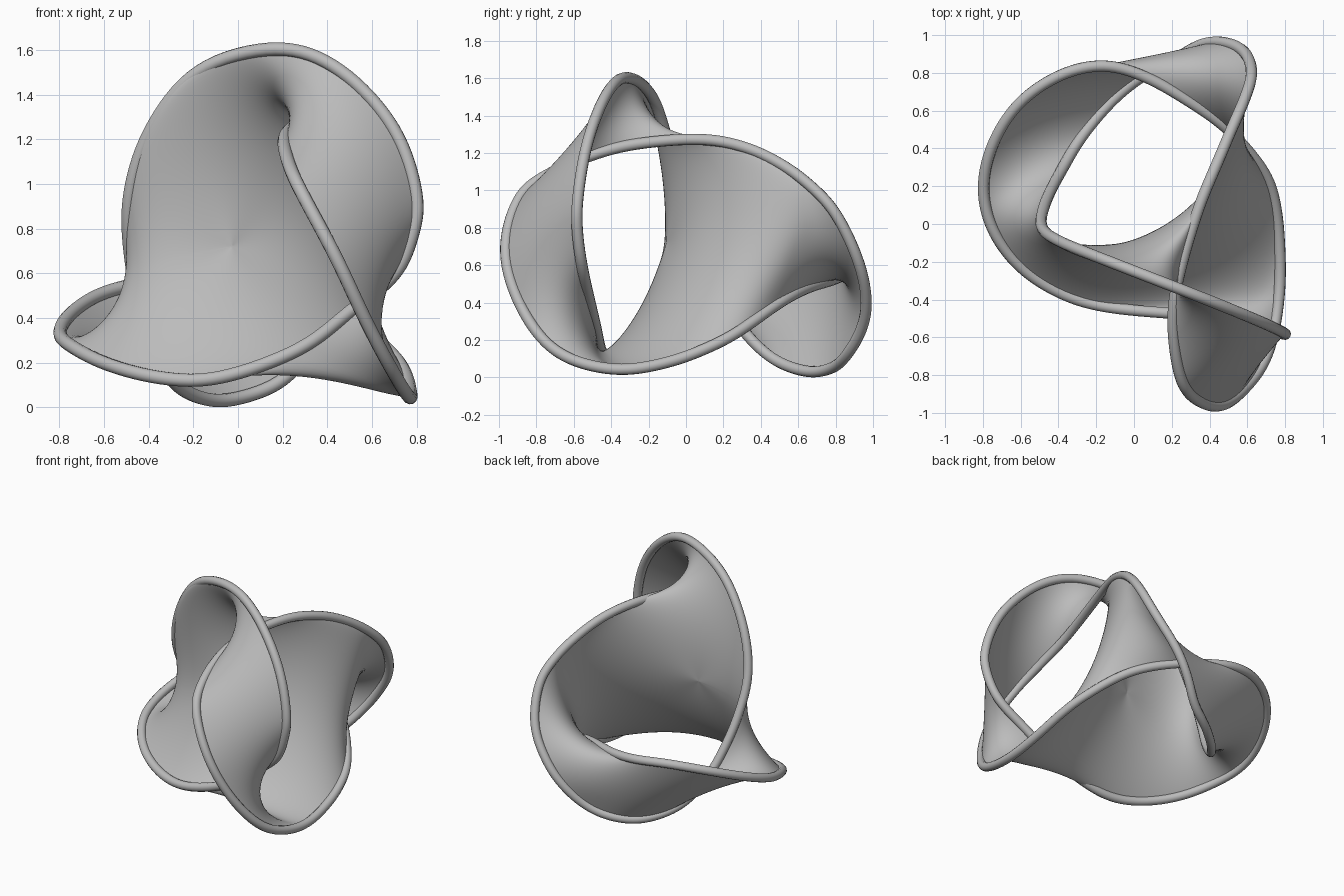
import bpy
import bmesh
import math
from mathutils import Vector

default_cube = bpy.data.objects.get("Cube")
if default_cube:
    bpy.data.objects.remove(default_cube, do_unlink=True)

RIM_RADIUS = 0.03
RUNG_STEPS = 6       # cells across a band
BAND_STEPS = 28      # cells along a band
CELL = 0.075         # cell size on the main disk
RINGS = 38
DISK_SWELL = 6.0     # outward push on the film
BAND_SWELL = 1.5

# Path of the knotted rim, split into eight arcs:
# edges of the main disk alternate with edges of the two bands
ARCS = [
    [(-.38, .29, .27), (-.44, .18, .46), (-.48, .08, .67), (-.49, -.02, .93), (-.4, -.09, 1.23),
     (-.18, -.18, 1.51)],
    [(.18, -.32, 1.61), (.46, -.43, 1.51), (.7, -.53, 1.25), (.8, -.58, .95), (.78, -.58, .77),
     (.7, -.555, .59), (.5, -.52, .43)],
    [(.28, -.48, .26), (-.08, -.45, .13), (-.34, -.39, .13), (-.58, -.25, .19), (-.74, -.05, .27)],
    [(-.8, .18, .33), (-.75, .42, .42), (-.61, .64, .51), (-.39, .79, .56), (-.16, .84, .55),
     (.06, .78, .52), (.29, .65, .48)],
    [(.5, .5, .4), (.68, .29, .25), (.745, .12, .16), (.77, -.1, .08)],
    [(.77, -.38, .04), (.71, -.69, .13), (.58, -.88, .37), (.44, -.97, .67), (.29, -.9, .95),
     (.23, -.75, 1.08), (.205, -.5, 1.19)],
    [(.24, -.26, 1.25), (.34, .08, 1.275), (.44, .32, 1.23), (.52, .51, 1.14)],
    [(.585, .66, 1.03), (.625, .8, .88), (.58, .92, .63), (.45, .965, .42), (.33, .94, .26),
     (.2, .86, .12), (.04, .78, .05), (-.12, .65, .03), (-.28, .46, .1)],
]


def make_material(name, color):
    material = bpy.data.materials.new(name)
    material.use_nodes = True
    material.diffuse_color = color
    shader = next(n for n in material.node_tree.nodes if n.type == 'BSDF_PRINCIPLED')
    shader.inputs["Base Color"].default_value = color
    return material


def smooth_loop(points, steps, rounds=8):
    """Closed Catmull-Rom curve through the points, slightly evened out."""
    path = []
    count = len(points)
    for i in range(count):
        a, b, c, d = (points[(i + k) % count] for k in (-1, 0, 1, 2))
        for s in range(steps):
            t = s / steps
            path.append(0.5 * (2 * b + (c - a) * t + (2 * a - 5 * b + 4 * c - d) * t * t
                               + (3 * b - a - 3 * c + d) * t ** 3))
    for _ in range(rounds):
        path = [(path[i - 1] + 2 * p + path[(i + 1) % len(path)]) / 4
                for i, p in enumerate(path)]
    return path


def resample(path, cells=None):
    """Points at even distances along an open path."""
    lengths = [(q - p).length for p, q in zip(path, path[1:])]
    total = sum(lengths)
    cells = cells or round(total / CELL)
    result, walked, k = [path[0].copy()], 0.0, 0
    for i in range(1, cells):
        target = total * i / cells
        while walked + lengths[k] < target:
            walked += lengths[k]
            k += 1
        result.append(path[k].lerp(path[k + 1], (target - walked) / lengths[k]))
    return result + [path[-1].copy()]


def rung(p, q):
    return [p.lerp(q, i / RUNG_STEPS) for i in range(RUNG_STEPS + 1)]


def add_grid(bm, rows, swell, closed=False):
    """Quads between rows of points; returns the last row of vertices."""
    grid = [[bm.verts.new(p) for p in row] for row in rows]
    width = len(rows[0])
    for row in grid:
        for v in row:
            v[swell_layer] = swell
    for low, high in zip(grid, grid[1:]):
        for i in range(width if closed else width - 1):
            j = (i + 1) % width
            bm.faces.new((low[i], low[j], high[j], high[i]))
    return grid[-1]


def relax(bm, middle, swelling, sweeps=200, pull=1.85):
    """Inner vertices settle at the mean of their neighbours, pushed outward by area."""
    places = [v.co.copy() for v in bm.verts]
    links = []
    for v in bm.verts:
        if not v.is_boundary:
            neighbours = [e.other_vert(v).index for e in v.link_edges]
            area = sum(f.calc_area() / len(f.verts) for f in v.link_faces)
            push = swelling * v[swell_layer] * area / len(neighbours)
            links.append((v.index, neighbours, push))
    for _ in range(sweeps):
        for i, neighbours, push in links:
            mean = Vector()
            for j in neighbours:
                mean += places[j]
            mean /= len(neighbours)
            mean += (places[i] - middle) * push
            places[i] += (mean - places[i]) * pull
    for v, place in zip(bm.verts, places):
        v.co = place


grey = make_material("plain grey", (0.5, 0.5, 0.5, 1))

# Rim path and its eight arcs
STEPS = 8
rim_path = smooth_loop([Vector(p) for arc in ARCS for p in arc], STEPS)
arcs, start = [], 0
for i, arc in enumerate(ARCS):
    end = start + len(arc) * STEPS
    piece = [rim_path[k % len(rim_path)] for k in range(start, end + 1)]
    arcs.append(resample(piece, BAND_STEPS if i % 2 else None))
    start = end

# Film: two twisted bands
bm = bmesh.new()
swell_layer = bm.verts.layers.float.new("swell")
for first, second in ((1, 5), (3, 7)):
    add_grid(bm, [rung(p, q) for p, q in zip(arcs[first], reversed(arcs[second]))], BAND_SWELL)

# Film: main disk, whose outline follows its four edges and the band ends
outline = []
for here, following in ((0, 6), (6, 4), (4, 2), (2, 0)):
    outline += arcs[here][:-1]
    outline += rung(arcs[here][-1], arcs[following][0])[:-1]
center = sum(outline, Vector()) / len(outline)
shrink = 1 - 2 * math.pi / len(outline)
rings = [[center.lerp(p, shrink ** k) for p in outline] for k in range(RINGS)]
inner = add_grid(bm, rings, DISK_SWELL, closed=True)
hub = bm.verts.new(center)
for i, v in enumerate(inner):
    bm.faces.new((v, inner[(i + 1) % len(inner)], hub))
bmesh.ops.remove_doubles(bm, verts=bm.verts[:], dist=0.0001)

# Stretch the film over the rim, then swell it gently
bm.verts.index_update()
middle = sum(rim_path, Vector()) / len(rim_path)
relax(bm, middle, 0)
relax(bm, middle, 1)
bm.verts.layers.float.remove(swell_layer)

bmesh.ops.recalc_face_normals(bm, faces=bm.faces[:])
for face in bm.faces:
    face.smooth = True
mesh = bpy.data.meshes.new("film")
bm.to_mesh(mesh)
bm.free()
mesh.materials.append(grey)
film = bpy.data.objects.new("film", mesh)
bpy.context.collection.objects.link(film)
finer = film.modifiers.new("finer", 'SUBSURF')
finer.levels = finer.render_levels = 1

# Rim: round tube along the closed path
curve = bpy.data.curves.new("rim", 'CURVE')
curve.dimensions = '3D'
curve.bevel_depth = RIM_RADIUS
curve.bevel_resolution = 4
spline = curve.splines.new('POLY')
spline.points.add(len(rim_path) - 1)
for point, place in zip(spline.points, rim_path):
    point.co = (*place, 1)
spline.use_cyclic_u = True
spline.use_smooth = True
curve.materials.append(grey)
rim = bpy.data.objects.new("rim", curve)
bpy.context.collection.objects.link(rim)
bpy.ops.object.select_all(action='DESELECT')
rim.select_set(True)
bpy.context.view_layer.objects.active = rim
bpy.ops.object.convert(target='MESH')
bpy.ops.object.shade_smooth()
